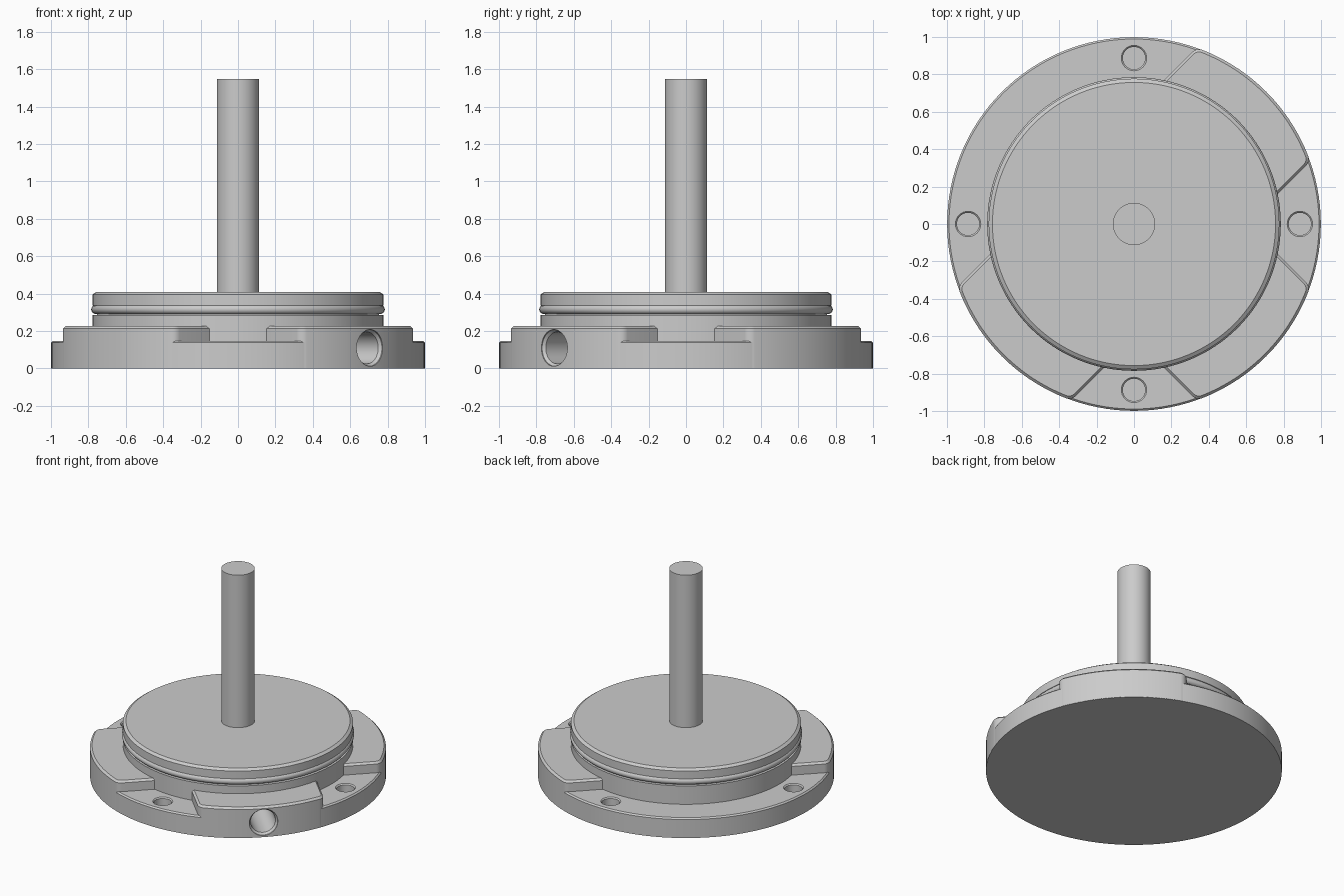
import bpy, bmesh
from math import pi, sin, cos, asin, radians
from mathutils import Matrix

if "Cube" in bpy.data.objects:
    bpy.data.objects.remove(bpy.data.objects["Cube"])

# One flat metal colour
metal = bpy.data.materials.new("plain grey metal")
metal.use_nodes = True
GREY = (0.6, 0.6, 0.6, 1)
metal.diffuse_color = GREY
metal.node_tree.nodes["Principled BSDF"].inputs["Base Color"].default_value = GREY


def finish(bm, name):
    bmesh.ops.recalc_face_normals(bm, faces=bm.faces)
    mesh = bpy.data.meshes.new(name)
    bm.to_mesh(mesh)
    bm.free()
    mesh.materials.append(metal)
    obj = bpy.data.objects.new(name, mesh)
    bpy.context.collection.objects.link(obj)
    return obj


def lathe(name, profile, sides=128):
    """Turned solid from (radius, height) points, capped at both ends."""
    bm = bmesh.new()
    rings = [[bm.verts.new((r * cos(2 * pi * i / sides), r * sin(2 * pi * i / sides), z))
              for i in range(sides)] for r, z in profile]
    for low, high in zip(rings, rings[1:]):
        for i in range(sides):
            j = (i + 1) % sides
            bm.faces.new((low[i], low[j], high[j], high[i]))
    bm.faces.new(rings[0])
    bm.faces.new(rings[-1])
    return finish(bm, name)


def raised_pad(name, angle, half_width=0.43, top=0.227, steps=24):
    """Parallel-sided pad reaching the rim, with rounded corners and chamfered top."""
    bm = bmesh.new()
    a = asin(half_width)
    outline = [(cos(-a + 2 * a * i / steps), sin(-a + 2 * a * i / steps))
               for i in range(steps + 1)]
    outline += [(0.6, half_width), (0.6, -half_width)]
    floor = bm.faces.new([bm.verts.new((x, y, 0.001)) for x, y in outline])
    lift = bmesh.ops.extrude_face_region(bm, geom=[floor])["geom"]
    bmesh.ops.translate(bm, vec=(0, 0, top - 0.001),
                        verts=[v for v in lift if isinstance(v, bmesh.types.BMVert)])
    corners = [e for e in bm.edges
               if abs(e.verts[0].co.z - e.verts[1].co.z) > 0.1
               and abs(abs(e.verts[0].co.y) - half_width) < 0.001
               and e.verts[0].co.x > 0.7]
    bmesh.ops.bevel(bm, geom=corners, offset=0.03, segments=4, profile=0.5, affect='EDGES')
    rim = [e for e in bm.edges if all(v.co.z > top - 0.001 for v in e.verts)]
    bmesh.ops.bevel(bm, geom=rim, offset=0.014, segments=1, affect='EDGES')
    bm.transform(Matrix.Rotation(angle, 4, 'Z'))
    return finish(bm, name)


def cut(target, cutter):
    mod = target.modifiers.new("hole", 'BOOLEAN')
    mod.operation = 'DIFFERENCE'
    mod.solver = 'EXACT'
    mod.object = cutter
    bpy.context.view_layer.objects.active = target
    bpy.ops.object.modifier_apply(modifier=mod.name)


# Flange disc with a small rim chamfer
flange = lathe("flange_disc", [(0.999, 0), (0.999, 0.138), (0.989, 0.148)])

# Three raised pads on the diagonals
pads = {side: raised_pad("raised_pad_" + side, radians(angle))
        for side, angle in (("back_left", 45), ("front_left", -45), ("front_right", -135))}

# Drum with a seal groove and chamfered top edge
drum = lathe("drum", [(0.777, 0.005), (0.777, 0.285), (0.755, 0.285), (0.755, 0.338),
                      (0.777, 0.338), (0.777, 0.396), (0.757, 0.41)])

# Seal ring seated in the groove
bpy.ops.mesh.primitive_torus_add(major_radius=0.76, minor_radius=0.025, major_segments=128,
                                 minor_segments=16, location=(0, 0, 0.316))
seal = bpy.context.object
seal.name = "seal_ring"
seal.data.materials.append(metal)

# Central shaft
shaft = lathe("shaft", [(0.113, 0.3), (0.113, 1.547)], 64)

# Countersunk bolt holes in the low areas
for i in range(4):
    drill = lathe("drill", [(0.06, 0.06), (0.06, 0.14), (0.068, 0.148), (0.068, 0.3)], 32)
    drill.data.transform(Matrix.Rotation(i * pi / 2, 4, 'Z') @ Matrix.Translation((0.887, 0, 0)))
    cut(flange, drill)
    bpy.data.objects.remove(drill)

# Radial port bored through the front left pad
bore = lathe("bore", [(0.085, 0.62), (0.085, 0.975), (0.098, 0.99), (0.098, 1.1)], 48)
bore.data.transform(Matrix.Translation((0, 0, 0.11)) @ Matrix.Rotation(-pi / 4, 4, 'Z')
                    @ Matrix.Rotation(pi / 2, 4, 'Y'))
for part in (flange, drum, pads["front_left"]):
    cut(part, bore)
bpy.data.objects.remove(bore)

# Smooth round walls, crisp edges
bpy.ops.object.select_all(action='DESELECT')
for part in (flange, drum, seal, shaft, *pads.values()):
    part.select_set(True)
    bpy.context.view_layer.objects.active = part
bpy.ops.object.shade_smooth_by_angle(angle=radians(30))
